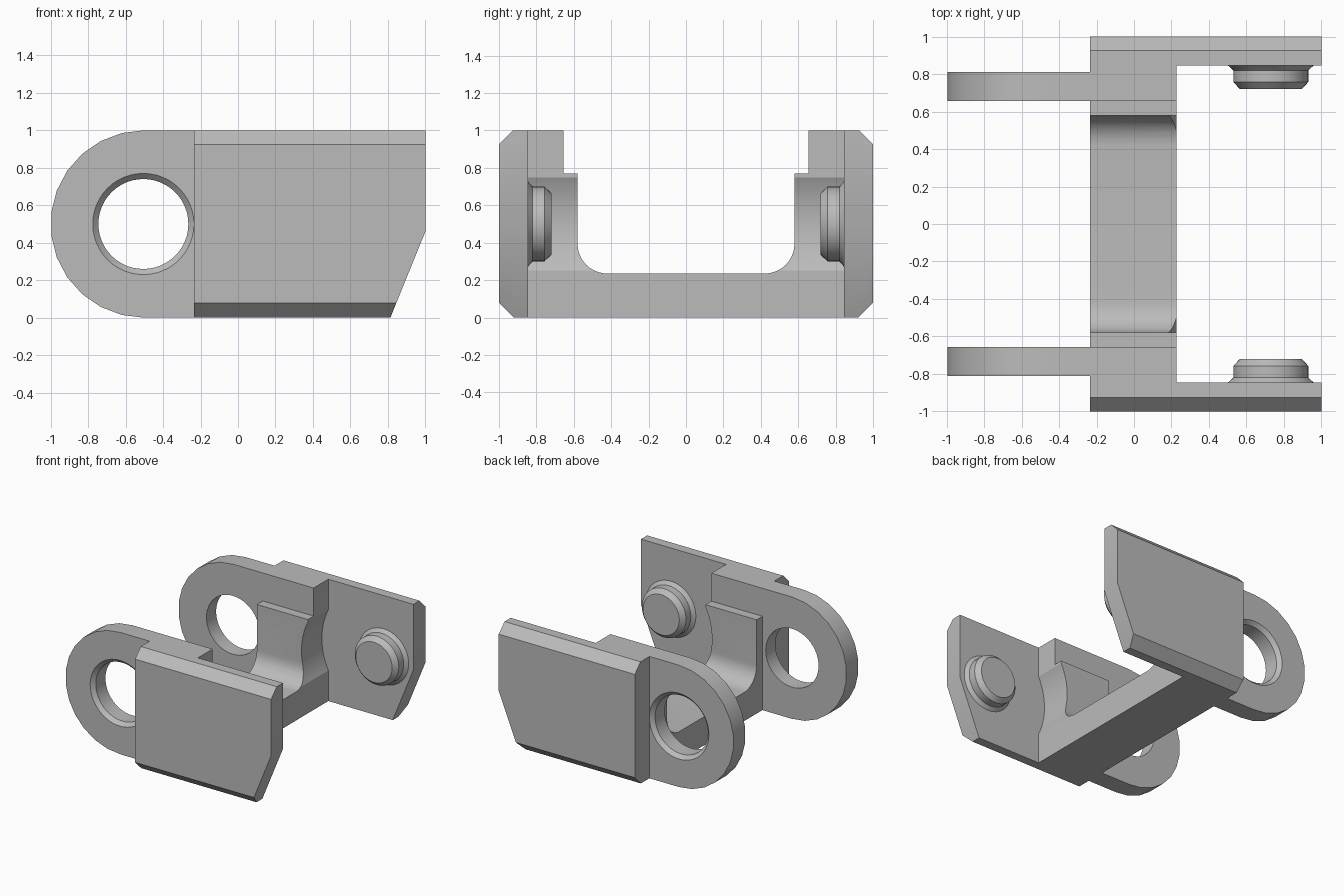
import bpy, bmesh, math
from mathutils import Vector

cube = bpy.data.objects.get("Cube")
if cube:
    bpy.data.objects.remove(cube)

steel = bpy.data.materials.new("plain grey")
steel.use_nodes = True
grey = (0.5, 0.5, 0.5, 1)
steel.diffuse_color = grey
steel.node_tree.nodes["Principled BSDF"].inputs["Base Color"].default_value = grey


def finish(name, bm):
    bmesh.ops.recalc_face_normals(bm, faces=bm.faces)
    mesh = bpy.data.meshes.new(name)
    bm.to_mesh(mesh)
    bm.free()
    mesh.materials.append(steel)
    ob = bpy.data.objects.new(name, mesh)
    bpy.context.collection.objects.link(ob)
    return ob


def prism(name, points, direction, cut=None):
    """Extrude a closed outline; optionally slice it with a plane."""
    bm = bmesh.new()
    face = bm.faces.new([bm.verts.new(p) for p in points])
    new = bmesh.ops.extrude_face_region(bm, geom=[face])["geom"]
    bmesh.ops.translate(bm, vec=Vector(direction),
                        verts=[v for v in new if isinstance(v, bmesh.types.BMVert)])
    if cut:
        bmesh.ops.bisect_plane(bm, geom=bm.verts[:] + bm.edges[:] + bm.faces[:],
                               plane_co=cut[0], plane_no=cut[1], clear_outer=True)
        bmesh.ops.holes_fill(bm, edges=[e for e in bm.edges if e.is_boundary])
    return finish(name, bm)


def lathe(name, x, z, profile, side, segments=48):
    """Turn a (radius, y) profile around an axis parallel to y."""
    bm = bmesh.new()
    rings = []
    for r, y in profile:
        rings.append([bm.verts.new((x + r * math.cos(a), side * y, z + r * math.sin(a)))
                      for a in (math.tau * i / segments for i in range(segments))])
    for low, high in zip(rings, rings[1:]):
        for i in range(segments):
            j = (i + 1) % segments
            bm.faces.new((low[i], low[j], high[j], high[i]))
    bm.faces.new(rings[0])
    bm.faces.new(rings[-1])
    return finish(name, bm)


def boolean(target, tool, operation):
    mod = target.modifiers.new(operation, "BOOLEAN")
    mod.operation, mod.object, mod.solver = operation, tool, "EXACT"
    bpy.context.view_layer.objects.active = target
    bpy.ops.object.modifier_apply(modifier=mod.name)
    bpy.data.objects.remove(tool)


def smooth(ob, angle=25):
    bpy.ops.object.select_all(action="DESELECT")
    ob.select_set(True)
    bpy.context.view_layer.objects.active = ob
    bpy.ops.object.shade_smooth_by_angle(angle=math.radians(angle))


BACK, NECK = -0.235, 0.228      # x extent of the cross body
PIN_X, MID = 0.73, 0.5          # pin axis

# U-shaped cross body with stepped, filleted inside
half = [(0.9, 0), (0.9, 1), (0.655, 1), (0.655, 0.77), (0.58, 0.77)]
for i in range(11):
    a = math.pi / 2 * i / 10
    half.append((0.42 + 0.16 * math.cos(a), 0.395 - 0.16 * math.sin(a)))
outline = half + [(-y, z) for y, z in reversed(half)]
frame = prism("link_frame", [(BACK, y, z) for y, z in outline], (NECK - BACK, 0, 0))

# Round clearance for the neighbouring ear
boolean(frame, lathe("clearance", PIN_X, MID, [(0.56, -0.95), (0.56, 0.95)], 1, 96),
        "DIFFERENCE")

for side, label in ((1, "back"), (-1, "front")):
    # Outer plate: chamfered bar with a slanted lower corner
    section = [(0.845, 0), (0.92, 0), (1, 0.078), (1, 0.925), (0.925, 1), (0.845, 1)]
    plate = prism(label + "_plate", [(BACK, side * y, z) for y, z in section],
                  (1 - BACK, 0, 0), cut=((1, 0, 0.46), (0.46, 0, -0.187)))
    boolean(frame, plate, "UNION")

    # Rounded ear with a countersunk hole
    arc = [math.pi / 2 + math.pi * i / 13 for i in range(14)]
    shape = [(-0.5 + 0.5 * math.cos(a), MID + 0.5 * math.sin(a)) for a in arc]
    shape += [(-0.1, 0), (-0.1, 1)]
    ear = prism(label + "_ear", [(x, side * 0.655, z) for x, z in shape],
                (0, side * 0.155, 0))
    hole = [(0.24, 0.6), (0.24, 0.78), (0.27, 0.81), (0.27, 0.84)]
    boolean(ear, lathe("hole_cutter", -0.505, MID, hole, side), "DIFFERENCE")
    boolean(frame, ear, "UNION")

    # Pin with flared root and chamfered tip
    pin = lathe(label + "_pin", PIN_X, MID,
                [(0.235, 0.85), (0.228, 0.845), (0.2, 0.82), (0.2, 0.757), (0.165, 0.72)], side)
    smooth(pin)

smooth(frame)
